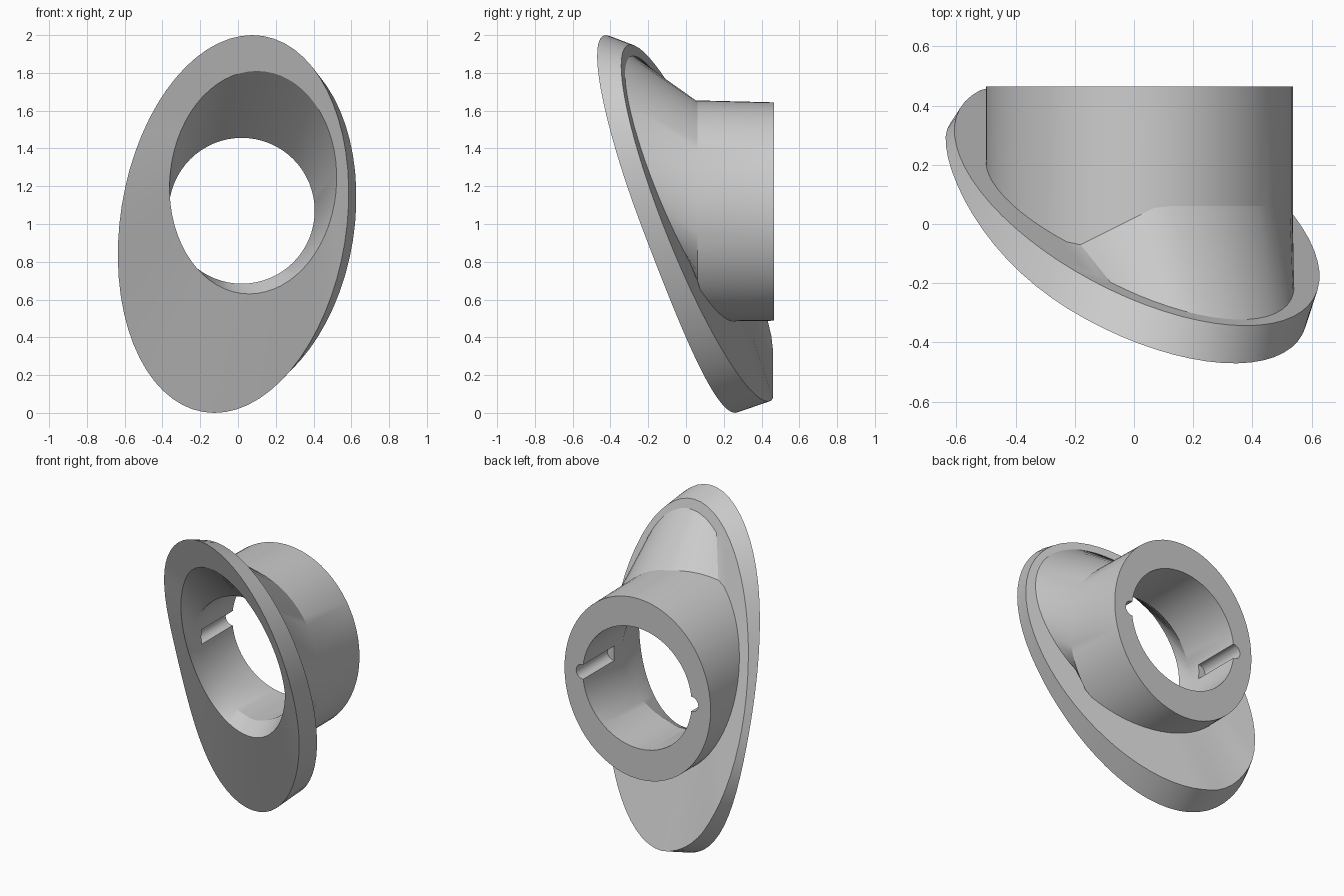
import bpy
import bmesh
from math import sin, cos, pi

cube = bpy.data.objects.get("Cube")
if cube:
    bpy.data.objects.remove(cube)

SIDES = 64
TUBE_END = 0.465
HOLE_X, HOLE_Z, HOLE_R = 0.02, 1.07, 0.386


# Leaning faces of the flange; the front rim curls back at the far left
def front_y(x, z):
    bend = 0.5 * max(0, -x) ** 4 - 0.07 * max(0, 1 - z) ** 2
    return -0.055 - 0.32 * x - 0.345 * (z - 1) + bend


def back_y(x, z):
    return min(0.46, 0.075 - 0.32 * x - 0.355 * (z - 1))


def mouth_y(x, z):
    """The funnel mouth stands proud of the rim at the lower left."""
    return front_y(x, z) - 0.1 * max(0, 1.4 - z - 0.6 * x)


def throat_y(x, z):
    return max(0.06, front_y(x, z) + 0.04)


def tube_root_y(x, z):
    """The flare starts at the crown and fades out towards the left."""
    return max(0.06 - 0.5 * max(0, 0.08 - x), back_y(x, z))


def tube_end_y(x, z):
    return TUBE_END


def ring(cx, cz, rx, rz, skew, depth):
    """Skewed ellipse seen from the front, with y given by a depth rule."""
    points = []
    for i in range(SIDES):
        t = 2 * pi * i / SIDES
        x = cx + rx * cos(t) + skew * sin(t)
        z = cz + rz * sin(t)
        points.append((x, depth(x, z), z))
    return points


# Cross-section rings, running from the front rim through the bore and back
rings = [
    ring(-0.025, 1.0, 0.603, 1.0, 0.10, front_y),             # front rim
    ring(0.08, 1.22, 0.442, 0.59, 0.02, mouth_y),             # funnel mouth
    ring(HOLE_X, HOLE_Z, HOLE_R, HOLE_R, 0, throat_y),        # funnel throat
    ring(HOLE_X, HOLE_Z, HOLE_R, HOLE_R, 0, tube_end_y),      # bore end
    ring(0.018, 1.066, 0.518, 0.578, 0, tube_end_y),          # tube end
    ring(0.018, 1.07, 0.518, 0.585, 0, tube_root_y),          # tube root
    ring(0.03, 1.19, 0.503, 0.70, 0.09, back_y),              # flare foot
    ring(0.01, 1.005, 0.61, 0.945, 0.09, back_y),             # back rim
]

# Flange, flare and tube as one closed loft
bm = bmesh.new()
loops = [[bm.verts.new(p) for p in r] for r in rings]
for a, b in zip(loops, loops[1:] + loops[:1]):
    for i in range(SIDES):
        j = (i + 1) % SIDES
        bm.faces.new((a[i], a[j], b[j], b[i]))
bmesh.ops.recalc_face_normals(bm, faces=bm.faces)
mesh = bpy.data.meshes.new("flanged_sleeve")
bm.to_mesh(mesh)
bm.free()
sleeve = bpy.data.objects.new("flanged_sleeve", mesh)
bpy.context.collection.objects.link(sleeve)

grey = bpy.data.materials.new("plain_grey")
grey.use_nodes = True
colour = (0.6, 0.6, 0.6, 1)
grey.diffuse_color = colour
grey.node_tree.nodes["Principled BSDF"].inputs["Base Color"].default_value = colour
mesh.materials.append(grey)

# Two half-round grooves in the bore, open at the back
for side in (-1, 1):
    bpy.ops.mesh.primitive_cylinder_add(
        vertices=24, radius=0.047, depth=0.4, rotation=(pi / 2, 0, 0),
        location=(HOLE_X + side * HOLE_R, 0.35, HOLE_Z))
    cutter = bpy.context.object
    cutter.name = "groove_cutter"
    cutter.hide_render = True
    cutter.data.materials.append(grey)
    bpy.ops.object.select_all(action='DESELECT')
    sleeve.select_set(True)
    bpy.context.view_layer.objects.active = sleeve
    cut = sleeve.modifiers.new("groove", 'BOOLEAN')
    cut.operation = 'DIFFERENCE'
    cut.solver = 'EXACT'
    cut.object = cutter
    bpy.ops.object.modifier_apply(modifier=cut.name)
    bpy.data.objects.remove(cutter)

bpy.ops.object.shade_smooth_by_angle(angle=pi / 9)
